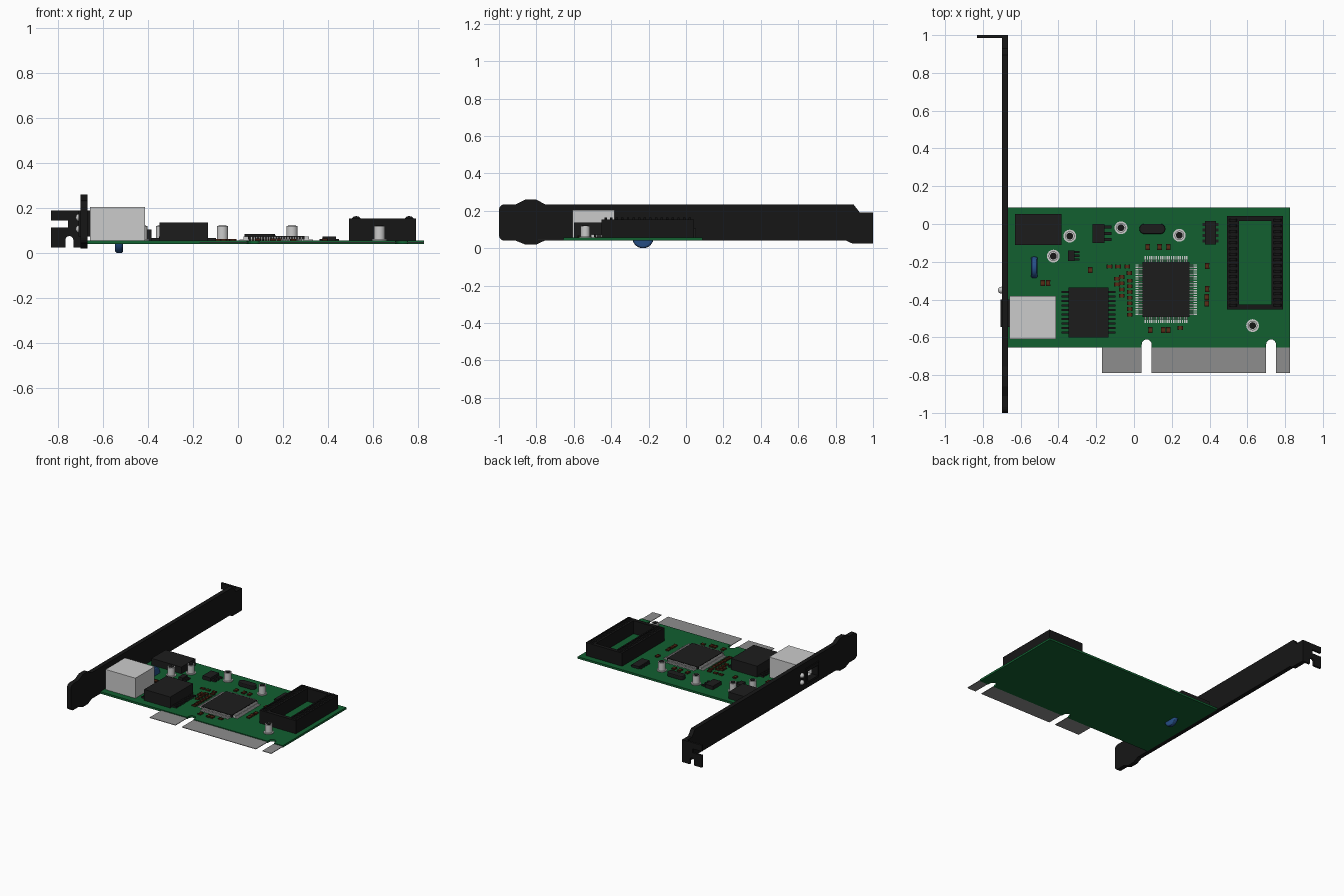
import bpy, bmesh, math
from mathutils import Matrix, Vector

if "Cube" in bpy.data.objects:
    bpy.data.objects.remove(bpy.data.objects["Cube"])


def material(name, r, g, b):
    m = bpy.data.materials.new(name)
    m.diffuse_color = (r, g, b, 1)
    m.use_nodes = True
    m.node_tree.nodes["Principled BSDF"].inputs["Base Color"].default_value = m.diffuse_color
    return m


GREEN = material("board_green", 0.006, 0.115, 0.03)
BLACK = material("black", 0.008, 0.008, 0.008)
CHIP = material("chip_black", 0.012, 0.012, 0.012)
GOLD = material("contact_grey", 0.27, 0.27, 0.27)
BROWN = material("brown", 0.1, 0.025, 0.008)
TIP = material("brown_end", 0.05, 0.012, 0.006)
BLUE = material("blue", 0.02, 0.08, 0.25)
TOP = 0.056  # upper face of the board


def finish(name, bm, mat=None, bevel=0, smooth=False):
    bmesh.ops.recalc_face_normals(bm, faces=bm.faces)
    me = bpy.data.meshes.new(name)
    bm.to_mesh(me)
    bm.free()
    ob = bpy.data.objects.new(name, me)
    bpy.context.collection.objects.link(ob)
    if mat:
        me.materials.append(mat)
    if bevel:
        mod = ob.modifiers.new("bevel", 'BEVEL')
        mod.width, mod.segments = bevel, 2
    if smooth:
        bpy.ops.object.select_all(action='DESELECT')
        ob.select_set(True)
        bpy.context.view_layer.objects.active = ob
        bpy.ops.object.shade_smooth_by_angle()
    return ob


def boxes(name, items, mat=None, bevel=0):
    """One object from boxes (x0, x1, y0, y1, z0, z1)."""
    bm = bmesh.new()
    for x0, x1, y0, y1, z0, z1 in items:
        m = Matrix.Translation(((x0 + x1) / 2, (y0 + y1) / 2, (z0 + z1) / 2))
        bmesh.ops.create_cube(bm, size=1, matrix=m @ Matrix.Diagonal((x1 - x0, y1 - y0, z1 - z0, 1)))
    return finish(name, bm, mat, bevel)


def prism(name, pts, axis, a, b, mat=None, bevel=0):
    """Extrude a 2D outline along an axis from a to b."""
    place = {'x': lambda p: (a, p[0], p[1]), 'y': lambda p: (p[0], a, p[1]), 'z': lambda p: (p[0], p[1], a)}[axis]
    bm = bmesh.new()
    f = bm.faces.new([bm.verts.new(place(p)) for p in pts])
    new = bmesh.ops.extrude_face_region(bm, geom=[f])['geom']
    step = Vector([(b - a) * (axis == k) for k in 'xyz'])
    bmesh.ops.translate(bm, vec=step, verts=[v for v in new if isinstance(v, bmesh.types.BMVert)])
    return finish(name, bm, mat, bevel)


def cylinder(name, r, x, y, z0, z1, mat=None):
    bm = bmesh.new()
    bmesh.ops.create_cone(bm, cap_ends=True, segments=24, radius1=r, radius2=r, depth=z1 - z0,
                          matrix=Matrix.Translation((x, y, (z0 + z1) / 2)))
    return finish(name, bm, mat, smooth=True)


def arc(cx, cy, r, a0, a1, n=8):
    return [(cx + r * math.cos(math.radians(a0 + (a1 - a0) * i / n)),
             cy + r * math.sin(math.radians(a0 + (a1 - a0) * i / n))) for i in range(n + 1)]


def spread(a, b, n):
    return [a + (b - a) * i / (n - 1) for i in range(n)]


# Circuit board with rounded key notches
outline = [(-0.668, -0.655)]
for c in (0.067, 0.726):
    outline += [(c - 0.026, -0.655)] + arc(c, -0.637, 0.026, 180, 0) + [(c + 0.026, -0.655)]
outline += [(0.825, -0.655), (0.825, 0.087), (-0.668, 0.087)]
prism("circuit_board", outline, 'z', 0.041, TOP, GREEN)

# Edge connector contacts
boxes("edge_contacts", [(a, b, -0.79, -0.655, 0.046, 0.050)
                        for a, b in ((-0.17, 0.041), (0.093, 0.70), (0.752, 0.825))], GOLD)

# Mounting bracket plate
plate = arc(-0.97, 0.07, 0.03, 270, 180, 4) + arc(-0.97, 0.205, 0.03, 180, 90, 4)
plate += [(-0.91, 0.235), (-0.86, 0.26), (-0.80, 0.26), (-0.755, 0.235), (0.895, 0.235), (0.93, 0.19), (1, 0.19),
          (1, 0.025), (0.89, 0.025), (0.855, 0.041), (-0.755, 0.041), (-0.80, 0.02), (-0.86, 0.02), (-0.91, 0.04)]
bracket = prism("bracket_plate", plate, 'x', -0.70, -0.668, BLACK)

# Bent screw tab
tab = [(-0.69, 0.19), (-0.83, 0.19), (-0.83, 0.145), (-0.755, 0.145), (-0.755, 0.115), (-0.83, 0.115),
       (-0.83, 0.025), (-0.767, 0.025)] + arc(-0.749, 0.058, 0.018, 180, 0) + [(-0.731, 0.025), (-0.69, 0.025)]
prism("bracket_tab", tab, 'y', 0.985, 1.0, BLACK)

# Network socket, its frame and the shared opening
socket = boxes("network_socket", [(-0.658, -0.414, -0.608, -0.382, TOP, 0.205)])
frame = boxes("socket_frame", [(-0.708, -0.655, -0.545, -0.40, 0.075, 0.19)], BLACK)
cutter = boxes("socket_cutter", [(-0.75, -0.52, -0.53, -0.415, 0.09, 0.165)])
for ob in (bracket, socket, frame):
    mod = ob.modifiers.new("opening", 'BOOLEAN')
    mod.object, mod.operation, mod.solver = cutter, 'DIFFERENCE', 'EXACT'
    bpy.context.view_layer.objects.active = ob
    bpy.ops.object.modifier_apply(modifier=mod.name)
bpy.data.objects.remove(cutter)

# Status lights
for i, z in enumerate((0.107, 0.158)):
    bm = bmesh.new()
    bmesh.ops.create_uvsphere(bm, u_segments=16, v_segments=10, radius=0.018,
                              matrix=Matrix.Translation((-0.703, -0.35, z)))
    finish(f"status_light_{i}", bm, smooth=True)

# Transformer module with side pins
boxes("transformer", [(-0.348, -0.134, -0.60, -0.335, TOP, 0.137)], CHIP)
boxes("transformer_pins", [(-0.385, -0.097, y - 0.005, y + 0.005, TOP, 0.068)
                           for y in spread(-0.575, -0.36, 10)], CHIP)
boxes("power_module", [(-0.63, -0.385, -0.112, 0.053, TOP, 0.105)], CHIP)

# Main processor with gull-wing leads on four sides
boxes("processor", [(0.045, 0.295, -0.493, -0.202, 0.06, 0.077)], CHIP)
leads = []
for y in spread(-0.478, -0.217, 22):
    for s in (-1, 1):
        for d0, d1, z in ((0.12, 0.145, 0.073), (0.145, 0.163, 0.061)):
            xa, xb = sorted((0.17 + s * d0, 0.17 + s * d1))
            leads.append((xa, xb, y - 0.0035, y + 0.0035, TOP, z))
for x in spread(0.06, 0.28, 20):
    for s in (-1, 1):
        for d0, d1, z in ((0.14, 0.16, 0.073), (0.16, 0.177, 0.061)):
            ya, yb = sorted((-0.3475 + s * d0, -0.3475 + s * d1))
            leads.append((x - 0.0035, x + 0.0035, ya, yb, TOP, z))
boxes("processor_leads", leads)

# Memory socket: open frame with contact ribs
boxes("memory_socket", [(0.493, 0.557, -0.452, 0.042, TOP, 0.153), (0.727, 0.79, -0.452, 0.042, TOP, 0.153),
                        (0.557, 0.727, -0.452, -0.425, TOP, 0.153), (0.557, 0.727, 0.015, 0.042, TOP, 0.153)], BLACK)
bm = bmesh.new()
for x in (0.525, 0.76):
    for y in spread(-0.43, 0.02, 16):
        bmesh.ops.create_cone(bm, cap_ends=True, segments=12, radius1=0.024, radius2=0.024, depth=0.013,
                              matrix=Matrix.Translation((x, y, 0.141)) @ Matrix.Rotation(math.pi / 2, 4, 'X'))
finish("memory_socket_ribs", bm, BLACK, smooth=True)

# Can capacitors
for i, (x, y) in enumerate(((-0.34, -0.064), (-0.069, -0.02), (0.24, -0.06), (-0.427, -0.17), (0.628, -0.538))):
    cylinder(f"capacitor_base_{i}", 0.034, x, y, TOP, 0.062)
    cylinder(f"capacitor_can_{i}", 0.025, x, y, 0.06, 0.12)
    cylinder(f"capacitor_top_{i}", 0.018, x, y, 0.118, 0.122, BLACK)

# Blue disc capacitor standing through the board
bm = bmesh.new()
bmesh.ops.create_cone(bm, cap_ends=True, segments=32, radius1=0.057, radius2=0.057, depth=0.036,
                      matrix=Matrix.Translation((-0.528, -0.23, 0.057)) @ Matrix.Rotation(math.pi / 2, 4, 'Y'))
rims = [e for e in bm.edges if abs(e.verts[0].co.x - e.verts[1].co.x) < 0.001]
bmesh.ops.bevel(bm, geom=rims, offset=0.012, segments=3, profile=0.5, affect='EDGES')
finish("disc_capacitor", bm, BLUE, smooth=True)

# Oscillator, regulators and small memory chip
prism("oscillator", arc(0.055, -0.026, 0.027, 90, 270) + arc(0.139, -0.026, 0.027, -90, 90),
      'z', TOP, 0.086, CHIP, 0.006)
boxes("regulator", [(-0.22, -0.155, -0.10, 0.0, TOP, 0.082)] +
      [(-0.155, -0.12, y - 0.008, y + 0.008, TOP, 0.066) for y in (-0.083, -0.05, -0.017)], CHIP)
boxes("transistor", [(-0.35, -0.315, -0.197, -0.14, TOP, 0.075)] +
      [(-0.315, -0.288, y - 0.006, y + 0.006, TOP, 0.064) for y in (-0.188, -0.168, -0.148)], CHIP)
boxes("small_chip", [(0.375, 0.435, -0.108, 0.015, TOP, 0.074)] +
      [(0.362, 0.448, y - 0.008, y + 0.008, TOP, 0.063) for y in spread(-0.09, -0.003, 4)], CHIP)

# Surface-mount resistors: body plus darker ends
upright = [(0.072, -0.122), (0.135, -0.122), (0.182, -0.122), (-0.232, -0.244), (-0.483, -0.313), (-0.455, -0.313),
           (0.387, -0.222), (0.387, -0.345), (0.385, -0.387), (0.385, -0.42),
           (0.087, -0.562), (0.155, -0.562), (0.182, -0.562)]
flat = [(-0.13, -0.225), (-0.085, -0.225), (-0.035, -0.225), (-0.025, -0.26), (0.245, -0.55),
        (-0.09, -0.29), (-0.09, -0.32)]
flat += [(-0.065, y) for y in spread(-0.28, -0.38, 4)] + [(-0.022, y) for y in spread(-0.30, -0.48, 7)]
body, ends = [], []
for x, y in upright:
    body.append((x - 0.011, x + 0.011, y - 0.009, y + 0.009, TOP, 0.065))
    ends += [(x - 0.012, x + 0.012, y + s - 0.004, y + s + 0.004, TOP, 0.066) for s in (-0.012, 0.012)]
for x, y in flat:
    body.append((x - 0.009, x + 0.009, y - 0.009, y + 0.009, TOP, 0.063))
    ends += [(x + s - 0.004, x + s + 0.004, y - 0.01, y + 0.01, TOP, 0.064) for s in (-0.011, 0.011)]
boxes("resistor_bodies", body, BROWN)
boxes("resistor_ends", ends, TIP)
